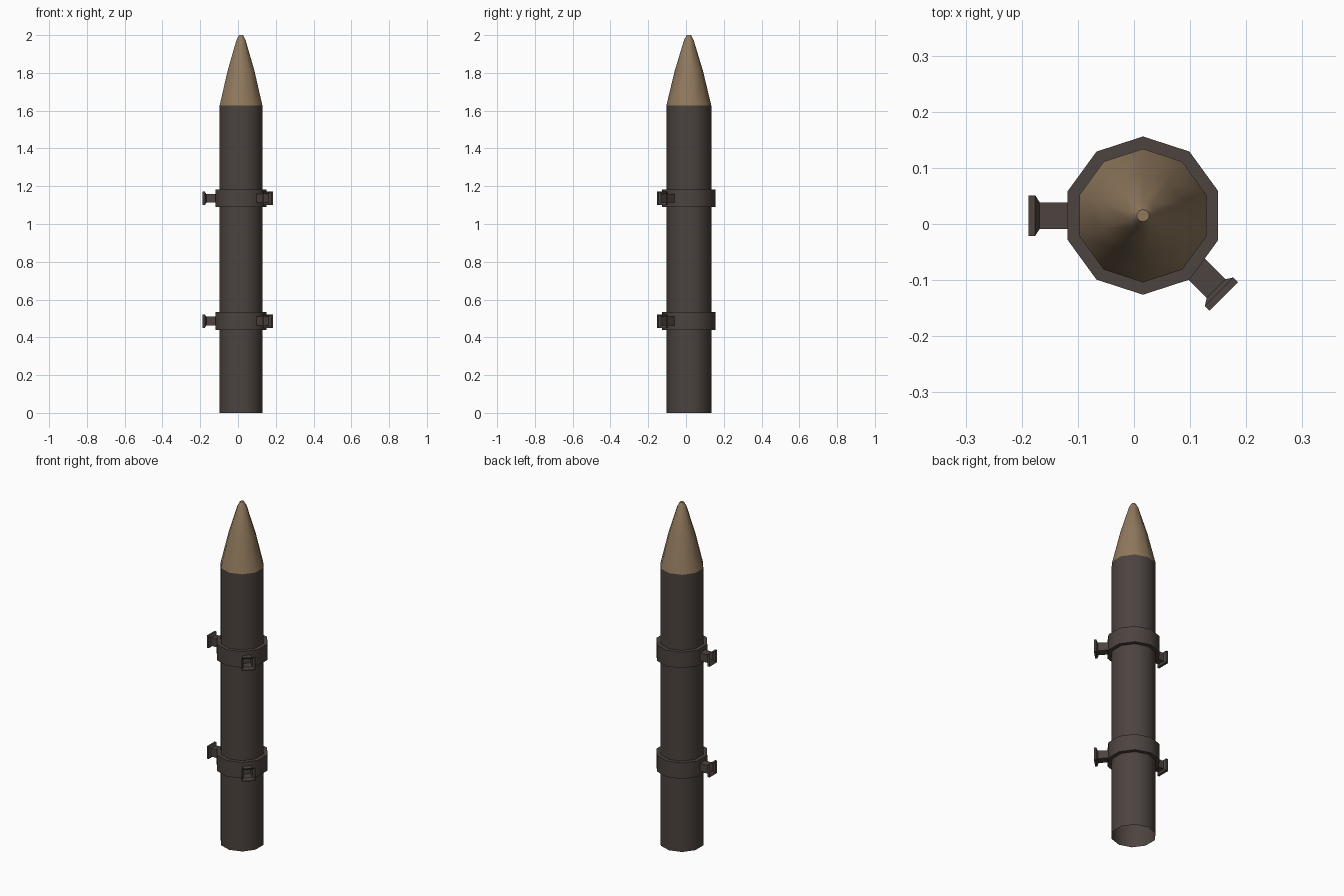
import bpy, bmesh, math
from mathutils import Matrix

SIDES = 10
AXIS = Matrix.Translation((0.016, 0.015, 0))

cube = bpy.data.objects.get("Cube")
if cube:
    bpy.data.objects.remove(cube)


def make_material(name, rgb):
    mat = bpy.data.materials.new(name)
    mat.use_nodes = True
    mat.diffuse_color = (*rgb, 1)
    mat.node_tree.nodes["Principled BSDF"].inputs["Base Color"].default_value = (*rgb, 1)
    return mat


dark = make_material("dark brown", (0.073, 0.056, 0.049))
tan = make_material("tan", (0.28, 0.19, 0.11))


def loft(name, profile, sides, mat, turn, place, cap_start=False, cap_end=False):
    """Skin regular polygons of (radius, height) along local z."""
    bm = bmesh.new()
    rings = []
    for r, z in profile:
        angles = [turn + math.tau * i / sides for i in range(sides)]
        rings.append([bm.verts.new((r * math.cos(a), r * math.sin(a), z)) for a in angles])
    for low, high in zip(rings, rings[1:]):
        for i in range(sides):
            j = (i + 1) % sides
            bm.faces.new((low[i], low[j], high[j], high[i]))
    if cap_start:
        bm.faces.new(rings[0][::-1])
    if cap_end:
        bm.faces.new(rings[-1])
    bm.transform(place)
    mesh = bpy.data.meshes.new(name)
    bm.to_mesh(mesh)
    bm.free()
    mesh.materials.append(mat)
    obj = bpy.data.objects.new(name, mesh)
    bpy.context.collection.objects.link(obj)
    bpy.ops.object.select_all(action="DESELECT")
    obj.select_set(True)
    bpy.context.view_layer.objects.active = obj
    bpy.ops.object.shade_smooth_by_angle(angle=math.radians(40))


UP = math.pi / 2

# Open-ended tube and pointed nose
loft("body_tube", [(0.119, 0), (0.119, 1.627)], SIDES, dark, UP, AXIS)
loft("nose_cone", [(0.119, 1.627), (0.075, 1.81), (0.025, 1.975), (0.011, 2.0)],
     SIDES, tan, UP, AXIS, cap_end=True)

# Clamp bands, each with two hollow square lugs
neck, flange = 0.0235 * math.sqrt(2), 0.036 * math.sqrt(2)
lug_profile = [(neck, 0.125), (neck, 0.184), (flange, 0.192), (flange, 0.204)]
for label, z in (("lower", 0.486), ("upper", 1.136)):
    band_place = AXIS @ Matrix.Translation((0, 0, z))
    loft(label + "_band", [(0.141, -0.047), (0.141, 0.047)], SIDES, dark, UP,
         band_place, cap_start=True, cap_end=True)
    for side, angle in (("right", 180), ("front_left", -45)):
        place = band_place @ Matrix.Rotation(math.radians(angle), 4, "Z") @ Matrix.Rotation(UP, 4, "Y")
        loft(f"{label}_{side}_lug", lug_profile, 4, dark, math.pi / 4, place)
